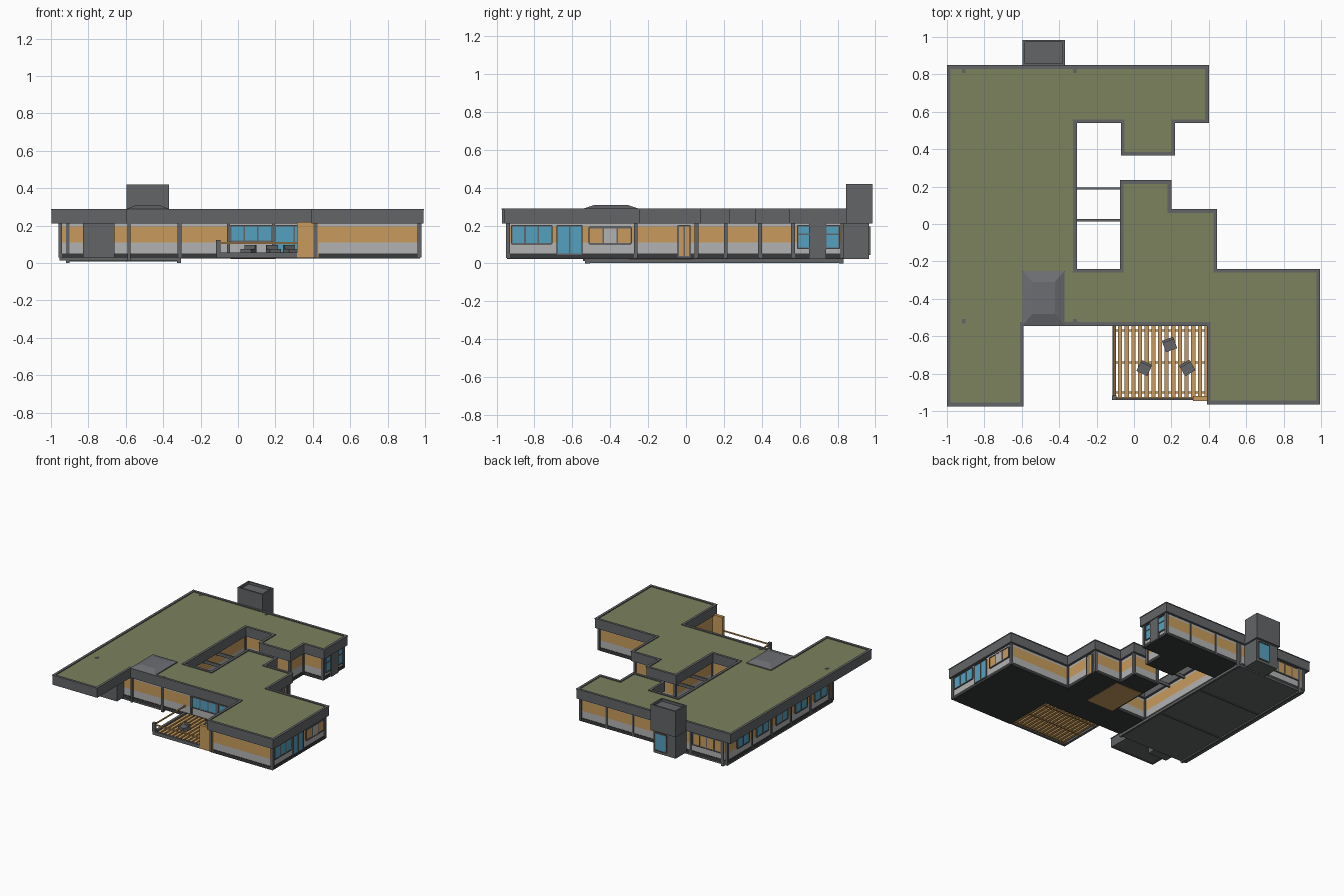
import bpy, bmesh, math
from mathutils import Matrix, Vector

if "Cube" in bpy.data.objects:
    bpy.data.objects.remove(bpy.data.objects["Cube"])


def mat(name, r, g, b):
    m = bpy.data.materials.new(name)
    m.diffuse_color = (r, g, b, 1)
    m.use_nodes = True
    m.node_tree.nodes["Principled BSDF"].inputs["Base Color"].default_value = m.diffuse_color
    return m


DARK = mat("dark_grey", .125, .13, .135)
BLACK = mat("underside", .04, .042, .045)
LIGHT = mat("light_grey", .45, .45, .45)
WOOD = mat("timber", .58, .33, .11)
GREEN = mat("planted_roof", .2, .225, .11)
GLASS = mat("glass", .09, .35, .52)
SKY = mat("skylight_grey", .15, .155, .17)


def finish(name, bm, m):
    bmesh.ops.recalc_face_normals(bm, faces=bm.faces)
    me = bpy.data.meshes.new(name)
    bm.to_mesh(me)
    bm.free()
    me.materials.append(m)
    ob = bpy.data.objects.new(name, me)
    bpy.context.collection.objects.link(ob)
    return ob


def box(name, x0, x1, y0, y1, z0, z1, m, rot=0):
    bm = bmesh.new()
    c = Vector(((x0 + x1) / 2, (y0 + y1) / 2, (z0 + z1) / 2))
    bmesh.ops.create_cube(bm, size=1, matrix=Matrix.Translation(c) @ Matrix.Rotation(rot, 4, 'Z')
                          @ Matrix.Diagonal((abs(x1 - x0), abs(y1 - y0), z1 - z0, 1)))
    return finish(name, bm, m)


def inset(poly, d):
    # mitred offset of a clockwise right-angled outline
    out = []
    for i, p in enumerate(poly):
        p = Vector(p)
        a = (p - Vector(poly[i - 1])).normalized()
        b = (Vector(poly[(i + 1) % len(poly)]) - p).normalized()
        out.append((p.x + d * (a.y + b.y), p.y - d * (a.x + b.x)))
    return out


def prism(name, poly, z0, z1, m):
    bm = bmesh.new()
    f = bm.faces.new([bm.verts.new((x, y, z0)) for x, y in poly])
    r = bmesh.ops.extrude_face_region(bm, geom=[f], use_keep_orig=True)
    for v in r["geom"]:
        if isinstance(v, bmesh.types.BMVert):
            v.co.z = z1
    return finish(name, bm, m)


def ring(name, poly, t, z0, z1, m):
    bm = bmesh.new()
    inner = inset(poly, t)
    L = [[bm.verts.new((x, y, z)) for x, y in p]
         for p, z in ((poly, z0), (poly, z1), (inner, z1), (inner, z0))]
    n = len(poly)
    for k in range(4):
        A, B = L[k], L[(k + 1) % 4]
        for i in range(n):
            j = (i + 1) % n
            bm.faces.new((A[i], A[j], B[j], B[i]))
    return finish(name, bm, m)


def window(name, axis, c, a, b, z0, z1, panes, m=GLASS):
    # flat pane plus frame bars, on a wall of constant x or y
    def bar(part, s, e, lo, hi, t, mm):
        r = (c - t, c + t, s, e) if axis == 'x' else (s, e, c - t, c + t)
        box(name + part, *r, lo, hi, mm)
    bar("_glass", a, b, z0, z1, .003, m)
    for i in range(panes + 1):
        p = a + (b - a) * i / panes
        bar("_mullion", p - .004, p + .004, z0, z1, .006, DARK)
    for z in (z0, z1):
        bar("_rail", a, b, z - .004, z + .004, .006, DARK)


# outlines, clockwise: roof edge and walls
ROOF = [(-1, .85), (.4, .85), (.4, .54), (.22, .54), (.22, .365), (-.07, .365), (-.07, .54),
        (-.305, .54), (-.305, -.24), (-.075, -.24), (-.075, .235), (.2, .235), (.2, .08),
        (.445, .08), (.445, -.24), (.995, -.24), (.995, -.965), (.39, -.965), (.39, -.545),
        (-.59, -.545), (-.59, -.975), (-1, -.975)]
WALL = [(-.95, .825), (.375, .825), (.375, .565), (.195, .565), (.195, .39), (-.045, .39),
        (-.045, .565), (-.33, .565), (-.33, -.265), (-.05, -.265), (-.05, .21), (.175, .21),
        (.175, .055), (.42, .055), (.42, -.265), (.97, -.265), (.97, -.94), (.415, -.94),
        (.415, -.53), (-.95, -.53)]

# roof
ring("roof_fascia", inset(ROOF, .003), .016, .21, .287, DARK)
ring("roof_coping", ROOF, .02, .284, .29, DARK)
prism("planted_roof", inset(ROOF, .012), .222, .282, GREEN)
prism("soffit", inset(ROOF, .012), .212, .222, DARK)

# walls in horizontal bands and floor plate
ring("wall_base", WALL, .015, .05, .11, LIGHT)
ring("wall_timber", WALL, .015, .11, .195, WOOD)
ring("wall_top", WALL, .015, .195, .212, LIGHT)
prism("floor_plate", inset(WALL, -.004), .025, .052, BLACK)
box("timber_floor_panel", -.04, .2, -.3, .04, .022, .03, WOOD)
for x, y in WALL:
    box("corner_post", x - .01, x + .01, y - .01, y + .01, .03, .212, DARK)
for x in (-.62, -.34, -.1, .14):
    box("north_pilaster", x - .007, x + .007, .815, .832, .03, .212, DARK)
for x in (-.31, -.05, .19):
    box("south_pilaster", x - .008, x + .008, -.54, -.525, .03, .212, DARK)

# windows and doors
window("east_window", 'x', .974, -.92, -.71, .105, .2, 3)
window("east_door", 'x', .974, -.68, -.55, .05, .2, 2)
window("east_small_window", 'x', .974, -.51, -.29, .105, .19, 3, WOOD)
box("east_centre_pane", .97, .979, -.436, -.364, .105, .19, LIGHT)
window("side_door", 'x', .424, -.04, .02, .035, .2, 2, WOOD)
window("terrace_window", 'y', -.534, -.04, .18, .115, .2, 3)
window("terrace_glazing", 'y', -.534, .2, .4, .055, .2, 2)
window("northeast_glazing_low", 'x', .379, .59, .81, .08, .155, 3)
window("northeast_glazing_high", 'x', .379, .59, .81, .155, .2, 3)
box("northeast_panel", .372, .39, .65, .74, .025, .212, DARK)
window("north_window", 'y', .829, -.9, -.64, .105, .2, 4, WOOD)
for y in (.55, .3, .05, -.2, -.45):
    window("west_window", 'x', -.954, y, y + .15, .105, .19, 2)
    box("west_pilaster", -.958, -.945, y - .05, y - .036, .03, .212, DARK)

# west wing undercarriage, with columns rising through the roof
box("west_slab", -.955, -.31, -.535, .83, .014, .026, DARK)
for x in (-.91, -.315):
    box("long_beam", x - .008, x + .008, -.53, .83, .003, .02, DARK)
    for y in (-.52, .82):
        box("column", x - .01, x + .01, y - .012, y + .012, 0, .285, DARK)
for y in (-.08, .37):
    box("cross_beam", -.91, -.315, y - .005, y + .005, .008, .016, DARK)
box("middle_post", -.59, -.575, -.545, -.53, .012, .212, DARK)
box("entrance_box", -.83, -.66, -.62, -.5, .028, .212, DARK)

# courtyard beams
for y in (.19, .02):
    box("courtyard_beam", -.33, -.05, y - .006, y + .006, .19, .215, DARK)

# stair tower with an open top
box("tower_base", -.583, -.382, .82, .965, .024, .22, DARK)
ring("tower_walls", [(-.595, .985), (-.37, .985), (-.37, .845), (-.595, .845)], .012, .21, .42, DARK)
box("tower_cap", -.59, -.375, .85, .98, .21, .4, DARK)
window("tower_window", 'y', .968, -.5, -.4, .05, .19, 1)

# hipped skylight
bm = bmesh.new()
rings = [[bm.verts.new((-.483 + sx * w, -.395 + sy * d, z))
          for sx, sy in ((-1, -1), (1, -1), (1, 1), (-1, 1))]
         for w, d, z in ((.112, .145, .28), (.112, .145, .29), (.06, .085, .31))]
for A, B in zip(rings, rings[1:]):
    for i in range(4):
        bm.faces.new((A[i], A[(i + 1) % 4], B[(i + 1) % 4], B[i]))
bm.faces.new(rings[-1])
finish("skylight", bm, SKY)

# terrace: slats, rim, rail, screen and seats
for i in range(14):
    x = -.085 + i * .0355
    box("deck_slat", x, x + .022, -.93, -.53, .035, .05, WOOD)
for y in (-.9, -.74, -.57):
    box("deck_joist", -.1, .41, y - .005, y + .005, .027, .036, WOOD)
box("deck_rim_side", -.115, -.095, -.94, -.54, .027, .055, DARK)
box("deck_rim_front", -.115, .41, -.942, -.925, .027, .055, DARK)
box("rail_post", -.117, -.093, -.942, -.918, .05, .123, DARK)
box("rail_front", -.1, .33, -.934, -.926, .102, .112, WOOD)
box("rail_side", -.109, -.101, -.93, -.53, .102, .112, WOOD)
box("timber_screen", .315, .43, -.945, -.92, .03, .22, WOOD)
box("timber_screen_return", .405, .416, -.94, -.53, .05, .212, WOOD)
for x, y, a in ((.055, -.77, -25), (.19, -.645, 20), (.285, -.77, 30)):
    box("seat", x - .032, x + .032, y - .032, y + .032, .05, .075, DARK, math.radians(a))
    r = math.radians(a)
    bx, by = x - .026 * math.sin(r), y + .026 * math.cos(r)
    box("seat_back", bx - .032, bx + .032, by - .007, by + .007, .05, .095, DARK, r)
